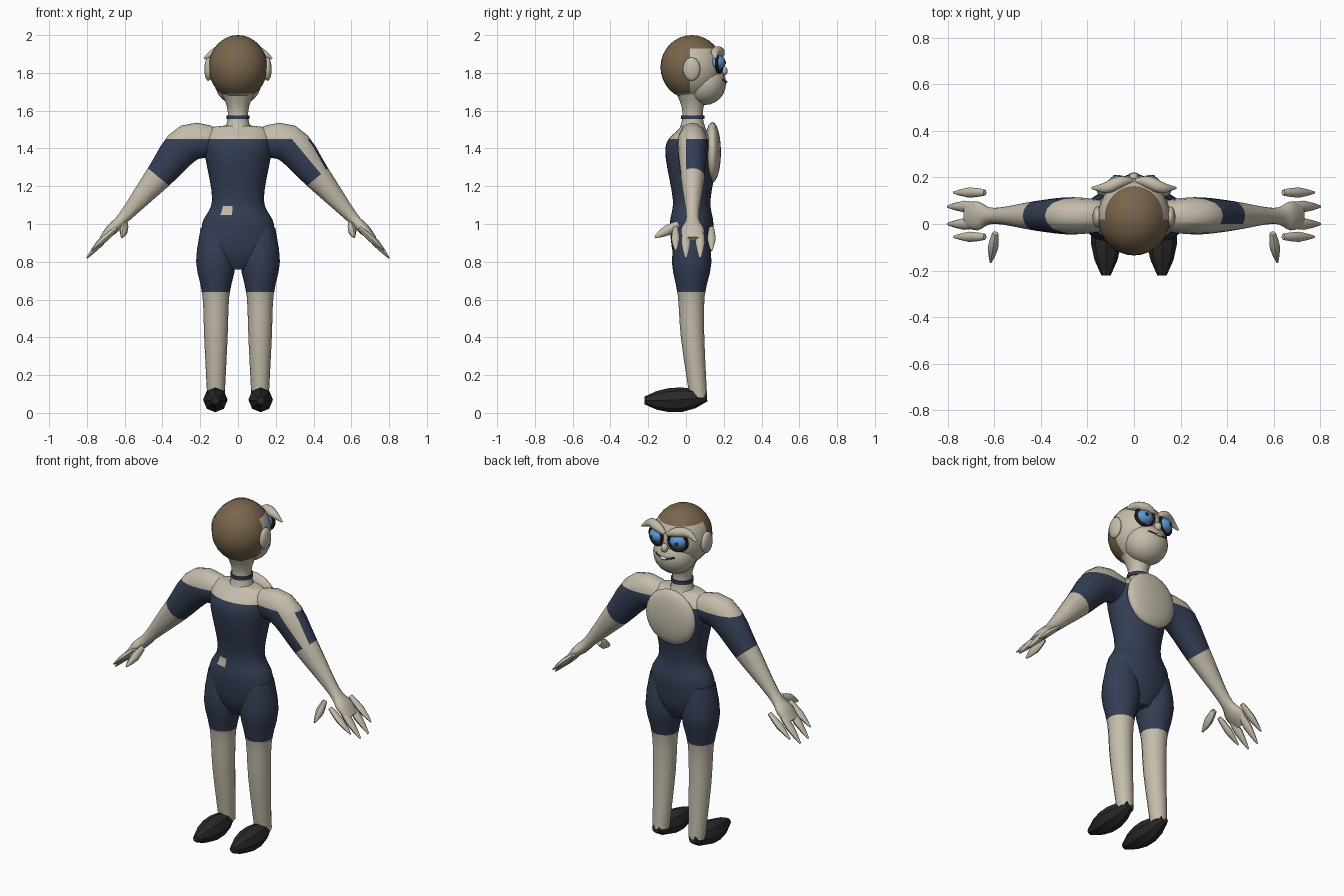
import bpy, bmesh, math
from mathutils import Vector, Matrix

cube = bpy.data.objects.get("Cube")
if cube:
    bpy.data.objects.remove(cube)

X, Y, Z = Matrix.Identity(3)
MIDDLE = 0.035      # depth of the body axis
NECKLINE = 1.45
HEM = 0.64
SIDES = (("left", 1), ("right", -1))


def material(name, red, green, blue):
    m = bpy.data.materials.new(name)
    m.use_nodes = True
    m.diffuse_color = (red, green, blue, 1)
    m.node_tree.nodes["Principled BSDF"].inputs["Base Color"].default_value = m.diffuse_color
    return m


skin = material("skin", 0.56, 0.51, 0.41)
navy = material("navy cloth", 0.034, 0.047, 0.088)
brown = material("brown hair", 0.19, 0.13, 0.073)
black = material("black leather", 0.022, 0.022, 0.022)
iris_blue = material("blue eye", 0.1, 0.32, 0.68)
dark = material("dark lash", 0.03, 0.02, 0.015)
white = material("white tooth", 0.8, 0.8, 0.78)


def finish(name, bm, materials, rule=None, cuts=(), angle=50):
    """Cut the mesh along colour borders, colour its faces and add the object."""
    for point, normal in cuts:
        everything = bm.verts[:] + bm.edges[:] + bm.faces[:]
        bmesh.ops.bisect_plane(bm, geom=everything, plane_co=point, plane_no=normal)
    bmesh.ops.recalc_face_normals(bm, faces=bm.faces[:])
    if rule:
        for face in bm.faces:
            face.material_index = int(rule(face.calc_center_median()))
    mesh = bpy.data.meshes.new(name)
    bm.to_mesh(mesh)
    bm.free()
    for m in materials:
        mesh.materials.append(m)
    ob = bpy.data.objects.new(name, mesh)
    bpy.context.collection.objects.link(ob)
    bpy.ops.object.select_all(action="DESELECT")
    ob.select_set(True)
    bpy.context.view_layer.objects.active = ob
    bpy.ops.object.shade_smooth_by_angle(angle=math.radians(angle))


def spline(rings, steps):
    """Round off a list of rings by passing a smooth curve through them."""
    rings = [Vector(r) for r in rings]
    padded = [rings[0], *rings, rings[-1]]
    result = []
    for a, b, c, d in zip(padded, padded[1:], padded[2:], padded[3:]):
        for t in (k / steps for k in range(steps)):
            start, end = (c - a) / 2, (d - b) / 2
            bend = (c - b) * 3 - start * 2 - end
            result.append(b + start * t + bend * t**2 + (start + end - (c - b) * 2) * t**3)
    return result + [rings[-1]]


def loft(name, rings, materials, sides=16, steps=3, up=Y, **options):
    """Skin a tube over rings of (x, y, z, radius along up, radius across)."""
    bm = bmesh.new()
    rings = spline(rings, steps)
    centres = [Vector(r[:3]) for r in rings]
    last = len(rings) - 1
    loops = []
    for i, ring in enumerate(rings):
        along = (centres[min(i + 1, last)] - centres[max(i - 1, 0)]).normalized()
        across = along.cross(up).normalized()
        upward = across.cross(along)
        loop = []
        for k in range(sides):
            a = math.tau * k / sides
            offset = upward * ring[3] * math.cos(a) + across * ring[4] * math.sin(a)
            loop.append(bm.verts.new(centres[i] + offset))
        loops.append(loop)
    for low, high in zip(loops, loops[1:]):
        for k in range(sides):
            bm.faces.new((low[k - 1], low[k], high[k], high[k - 1]))
    bm.faces.new(loops[0])
    bm.faces.new(loops[-1])
    finish(name, bm, materials, **options)


def spike(name, start, end, radius, up=Y):
    """Finger shape: narrow root, full middle and pointed tip."""
    start, end = Vector(start), Vector(end)
    rings = [(*start.lerp(end, t), radius * r, radius * r * 0.8)
             for t, r in ((0, 0.6), (0.5, 1), (1, 0.2))]
    loft(name, rings, [skin], sides=8, steps=2, up=up)


def ball(name, centre, radii, materials, segments=24, **options):
    bm = bmesh.new()
    place = Matrix.Translation(centre) @ Matrix.Diagonal((*radii, 1))
    bmesh.ops.create_uvsphere(bm, u_segments=segments, v_segments=segments // 2,
                              radius=1, matrix=place)
    finish(name, bm, materials, **options)


# Torso with a small bare patch at the waist
patch = Vector((-0.06, -0.07, 1.08))
torso = ((0.76, 0.06, 0.06), (0.85, 0.18, 0.1), (1, 0.19, 0.115), (1.13, 0.137, 0.1),
         (1.4, 0.18, 0.14), (1.5, 0.16, 0.07), (1.52, 0.07, 0.05))
loft("torso", [(0, 0.03, z, depth, width) for z, width, depth in torso], [skin, navy],
     sides=32, steps=5, cuts=[(Z * NECKLINE, Z)],
     rule=lambda c: c.z < NECKLINE and (c - patch).length > 0.03)

# Rounded shield on the chest
ball("chest_shield", (0, 0.14, 1.38), (0.16, 0.045, 0.16), [skin])

# Neck and choker
neck = ((1.46, 0.09), (1.54, 0.058), (1.62, 0.058), (1.71, 0.095))
loft("neck", [(0, MIDDLE, z, r, r) for z, r in neck], [skin])
loft("choker", [(0, MIDDLE, z, 0.062, 0.062) for z in (1.555, 1.575)], [navy], steps=1)


def build_arm(side, s):
    """Arm with a sleeve; the left sleeve has a bare wedge on its upper front."""
    cuff, cuff_normal = Vector((s * 0.41, 0, 1.24)), Vector((s * 0.64, 0, -0.77))
    ridge, ridge_normal = Vector((s * 0.36, 0, 1.36)), Vector((s * 0.77, 0, 0.64))

    def is_sleeve(c):
        wedge = s > 0 and c.y < 0 and c.x > 0.3 and (c - ridge).dot(ridge_normal) > 0
        return c.z < NECKLINE and (c - cuff).dot(cuff_normal) < 0 and not wedge

    rings = ((0.08, 1.42, 0.06, 0.07), (0.26, 1.43, 0.08, 0.1), (0.42, 1.25, 0.064, 0.073),
             (0.6, 1.04, 0.034, 0.033), (0.67, 0.97, 0.062, 0.03), (0.72, 0.92, 0.05, 0.016))
    loft(side + "_arm", [(s * x, MIDDLE, z, depth, width) for x, z, depth, width in rings],
         [skin, navy], rule=is_sleeve, steps=4,
         cuts=[(Z * NECKLINE, Z), (cuff, cuff_normal), (ridge, ridge_normal), (Y * 0, Y)])


def build_hand(side, s):
    """Two joined inner fingers, two loose outer fingers and a loose thumb."""
    for name, y in (("ring", 0), ("middle", 0.075)):
        spike(f"{side}_{name}_finger", (s * 0.66, y, 0.98), (s * 0.8, y, 0.82), 0.025)
    for name, y in (("little", -0.055), ("index", 0.135)):
        spike(f"{side}_{name}_finger", (s * 0.64, y, 0.98), (s * 0.775, y, 0.86), 0.022)
    spike(side + "_thumb", (s * 0.595, -0.04, 1), (s * 0.615, -0.165, 0.93), 0.028, up=Z)


def build_leg(side, s):
    """Leg with short trousers painted down to the hem, and a faceted shoe."""
    rings = ((0.98, 0.03, 0.08), (0.8, 0.03, 0.105), (0.62, 0.028, 0.071),
             (0.4, 0.035, 0.062), (0.08, 0.066, 0.046))
    loft(side + "_leg", [(s * 0.117, y, z, r, r) for z, y, r in rings], [skin, navy],
         rule=lambda c: c.z > HEM, cuts=[(Z * HEM, Z)])
    shoe = []
    for t in (k / 5 for k in range(6)):
        r = 0.066 * math.sin(math.pi * (0.08 + 0.86 * t)) ** 0.7
        shoe.append((s * 0.12, 0.11 - 0.33 * t, 0.066 + 0.02 * (1 - t) ** 3, r, r))
    loft(side + "_shoe", shoe, [black], sides=8, steps=1, up=Z, angle=25)


def build_face_half(side, s):
    """Ear, pointed brow, eye, pupil and ring of lashes."""
    ball(side + "_ear", (s * 0.157, 0.03, 1.82), (0.021, 0.046, 0.062), [skin])
    brow = ((0.01, 0.185, 1.885, 0.012), (0.06, 0.18, 1.91, 0.026),
            (0.12, 0.155, 1.91, 0.024), (0.18, 0.155, 1.875, 0.005))
    loft(side + "_brow", [(s * x, y, z, r, r) for x, y, z, r in brow], [skin], up=Z)
    eye = Vector((s * 0.066, 0.16, 1.855))
    outward = Vector((s * 0.3, 1, 0)).normalized()
    ball(side + "_eye", eye, (0.052, 0.05, 0.042), [iris_blue])
    ball(side + "_pupil", eye + outward * 0.045, (0.012, 0.008, 0.012), [dark])
    bpy.ops.mesh.primitive_torus_add(
        major_radius=0.052, minor_radius=0.009, major_segments=24, minor_segments=8,
        location=eye + outward * 0.017, rotation=outward.to_track_quat("Z", "Y").to_euler())
    lashes = bpy.context.object
    lashes.name = side + "_lashes"
    lashes.data.materials.append(dark)
    bpy.ops.object.shade_smooth_by_angle()


# Head with a hair cap, and a skin jaw
HAIRLINE, NAPE, TEMPLE = 1.93, 1.69, 0.02
ball("head", (0, 0.03, 1.83), (0.156, 0.165, 0.17), [skin, brown], segments=32,
     rule=lambda c: c.z > HAIRLINE or (c.y < TEMPLE and c.z > NAPE),
     cuts=[(Y * TEMPLE, Y), (Z * HAIRLINE, Z), (Z * NAPE, Z)])
ball("jaw", (0, 0.1, 1.745), (0.122, 0.112, 0.115), [skin])

# Paired parts
for build in (build_arm, build_hand, build_leg, build_face_half):
    for side, s in SIDES:
        build(side, s)

# Nose, mouth and teeth
ball("nose", (0, 0.2, 1.81), (0.02, 0.02, 0.025), [skin])
mouth = ((-0.06, 0.19, 1.765), (0, 0.21, 1.75), (0.06, 0.19, 1.765))
loft("mouth", [(*point, 0.007, 0.007) for point in mouth], [dark], sides=8, up=Z)
ball("teeth", (0, 0.212, 1.753), (0.022, 0.009, 0.007), [white])
